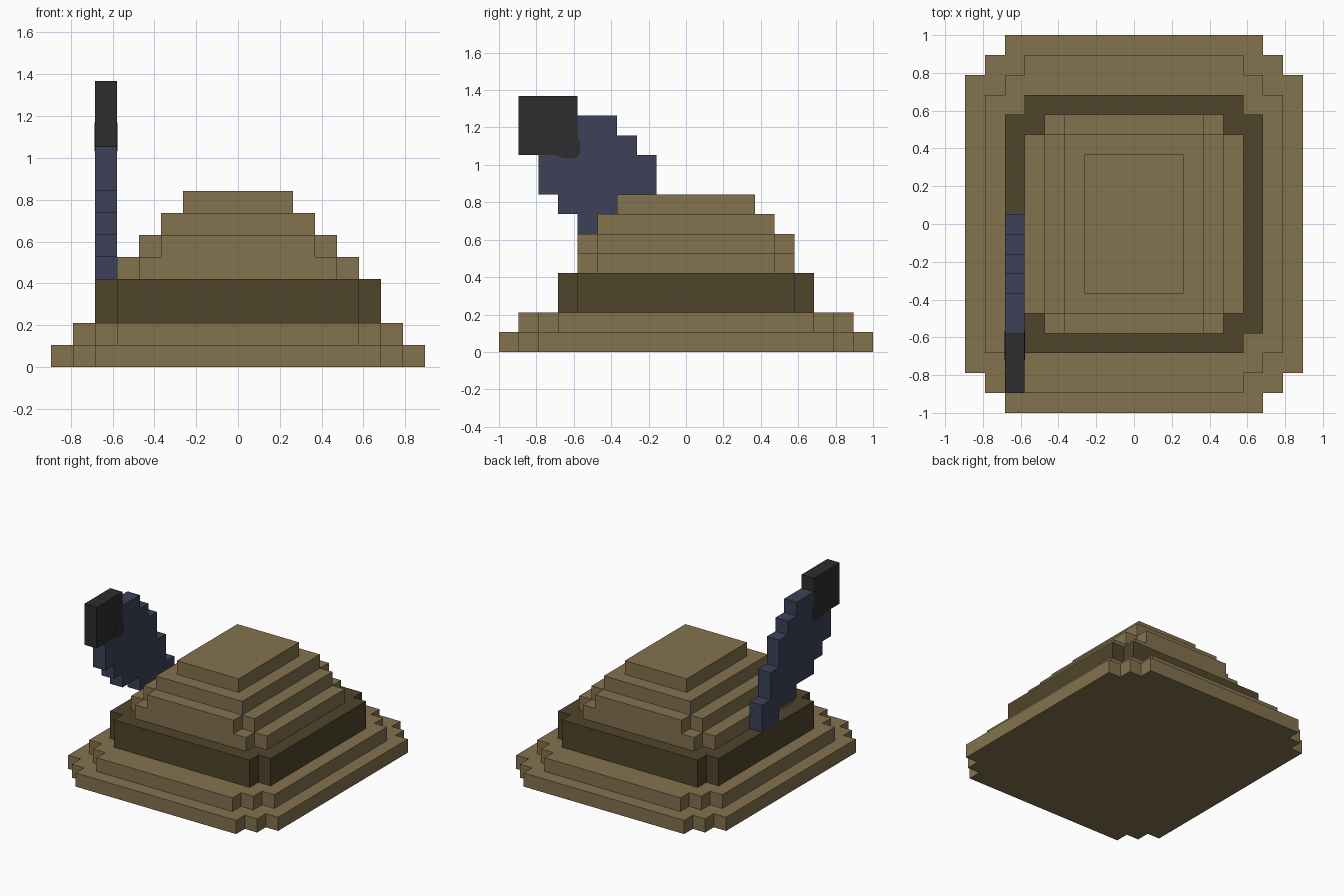
import bpy, bmesh
from mathutils import Vector

U = 2 / 19  # one block

if "Cube" in bpy.data.objects:
    bpy.data.objects.remove(bpy.data.objects["Cube"])


def material(name, rgb):
    mat = bpy.data.materials.new(name)
    mat.use_nodes = True
    mat.diffuse_color = (*rgb, 1)
    mat.node_tree.nodes["Principled BSDF"].inputs["Base Color"].default_value = (*rgb, 1)
    return mat


tan = material("tan_felt", (0.231, 0.168, 0.077))
brown = material("dark_brown_band", (0.080, 0.060, 0.024))
blue = material("slate_blue", (0.045, 0.053, 0.095))
black = material("charcoal", (0.026, 0.026, 0.026))


def prism(name, outline, direction, mat):
    """Extrude a closed outline of 3D points along a direction."""
    bm = bmesh.new()
    base = bm.faces.new([bm.verts.new(p) for p in outline])
    top = bmesh.ops.extrude_face_region(bm, geom=[base], use_keep_orig=True)
    verts = [g for g in top["geom"] if isinstance(g, bmesh.types.BMVert)]
    bmesh.ops.translate(bm, verts=verts, vec=Vector(direction))
    bmesh.ops.recalc_face_normals(bm, faces=bm.faces)
    mesh = bpy.data.meshes.new(name)
    bm.to_mesh(mesh)
    bm.free()
    mesh.materials.append(mat)
    obj = bpy.data.objects.new(name, mesh)
    bpy.context.collection.objects.link(obj)
    return obj


def tier(name, z0, z1, steps, mat):
    """Slab with stepped corners; steps are (half x, half y), widest first."""
    quarter = []
    for i, (hx, hy) in enumerate(steps):
        quarter.append((hx, hy))
        if i + 1 < len(steps):
            quarter.append((steps[i + 1][0], hy))
    outline = []
    for sx, sy in ((1, 1), (-1, 1), (-1, -1), (1, -1)):
        pts = quarter if sx * sy > 0 else quarter[::-1]
        outline += [(sx * x * U, sy * y * U, z0 * U) for x, y in pts]
    return prism(name, outline, (0, 0, (z1 - z0) * U), mat)


# Brim
tier("brim_lower", 0, 1, [(8.5, 7.5), (7.5, 8.5), (6.5, 9.5)], tan)
tier("brim_upper", 1, 2, [(7.5, 6.5), (6.5, 7.5), (5.5, 8.5)], tan)

# Band and stepped crown
tier("hat_band", 2, 4, [(6.5, 5.5), (5.5, 6.5)], brown)
tier("crown_base", 4, 5, [(5.5, 4.5), (4.5, 5.5)], tan)
tier("crown_lower", 5, 6, [(4.5, 4.5), (3.5, 5.5)], tan)
tier("crown_upper", 6, 7, [(3.5, 4.5)], tan)
tier("crown_top", 7, 8, [(2.5, 3.5)], tan)

# Feather: rows of (bottom, top, front y, back y)
rows = [(4, 5, -1.5, 0.5), (5, 6, -3.5, 0.5), (6, 7, -5.5, -0.5),
        (7, 8, -6.5, -0.5), (8, 10, -7.5, -1.5), (10, 11, -5.5, -2.5),
        (11, 12, -5.5, -3.5)]
side = -6.5 * U
back = [(y1, z) for z0, z1, y0, y1 in rows for z in (z0, z1)]
front = [(y0, z) for z0, z1, y0, y1 in rows for z in (z0, z1)]
loop = []
for p in back + front[::-1]:
    if p not in loop:
        loop.append(p)
prism("feather", [(side, y * U, z * U) for y, z in loop], (U, 0, 0), blue)

# Feather tip block
tip = [(-8.5, 10), (-5.5, 10), (-5.5, 13), (-8.5, 13)]
prism("feather_tip", [(side, y * U, z * U) for y, z in tip], (U, 0, 0), black)

# Rounded dark patch below the tip, showing on both sides of the feather
patch = [(-0.72, 1.06), (-0.69, 1.05), (-0.66, 1.038), (-0.62, 1.033),
         (-0.585, 1.04), (-0.568, 1.06), (-0.564, 1.095), (-0.57, 1.13),
         (-0.585, 1.17), (-0.65, 1.15)]
prism("tip_patch", [(side - 0.002, y, z) for y, z in patch], (U + 0.004, 0, 0), black)
